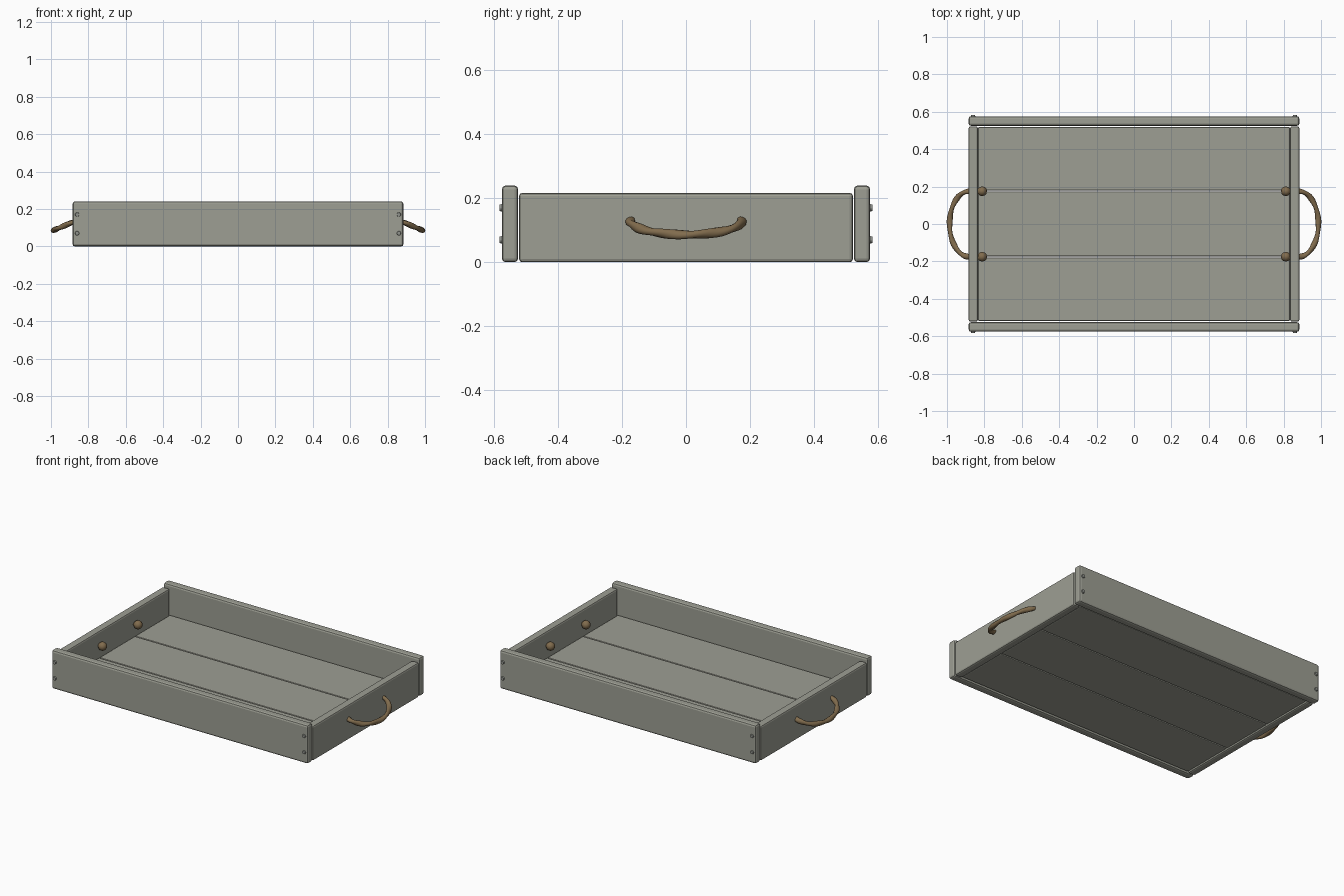
import bpy, bmesh
from math import sin, cos, pi
from mathutils import Vector

cube = bpy.data.objects.get("Cube")
if cube:
    bpy.data.objects.remove(cube, do_unlink=True)


def material(name, rgb):
    mat = bpy.data.materials.new(name)
    mat.use_nodes = True
    colour = (*rgb, 1)
    mat.diffuse_color = colour
    mat.node_tree.nodes["Principled BSDF"].inputs["Base Color"].default_value = colour
    return mat


GREY_WOOD = material("weathered grey wood", (0.34, 0.345, 0.295))
METAL = material("dull grey metal", (0.28, 0.29, 0.265))
ROPE = material("brown rope", (0.22, 0.15, 0.075))


def add_object(name, bm, mat, smooth=False):
    bmesh.ops.recalc_face_normals(bm, faces=bm.faces)
    for face in bm.faces:
        face.smooth = smooth
    mesh = bpy.data.meshes.new(name)
    bm.to_mesh(mesh)
    bm.free()
    mesh.materials.append(mat)
    obj = bpy.data.objects.new(name, mesh)
    bpy.context.collection.objects.link(obj)
    return obj


def board(name, low, high, bevel=0.01):
    """Plank between two corners with softened edges."""
    low, high = Vector(low), Vector(high)
    bm = bmesh.new()
    bmesh.ops.create_cube(bm, size=1)
    bmesh.ops.scale(bm, vec=high - low, verts=bm.verts)
    bmesh.ops.translate(bm, vec=(low + high) / 2, verts=bm.verts)
    obj = add_object(name, bm, GREY_WOOD)
    mod = obj.modifiers.new("soft edges", "BEVEL")
    mod.width = bevel
    mod.segments = 2
    return obj


def screw(name, x, side, z):
    """Domed screw head on the outer face of a long board."""
    bm = bmesh.new()
    bmesh.ops.create_cone(bm, cap_ends=True, segments=12, radius1=0.013,
                          radius2=0.010, depth=0.014)
    for v in bm.verts:
        v.co = (x + v.co.x, side * (0.576 + v.co.z), z + v.co.y)
    add_object(name, bm, METAL)


def rope_path(steps=28):
    """Sagging loop that runs through the end board at both ends."""
    arc = [Vector((0.882 + 0.104 * sin(t), 0.175 * cos(t), 0.130 - 0.044 * sin(t)))
           for t in (pi * i / steps for i in range(steps + 1))]
    return [Vector((0.82, 0.175, 0.13))] + arc + [Vector((0.82, -0.175, 0.13))]


def rope(name, side):
    """Twisted two-lobed section swept along the loop."""
    path = rope_path()
    bm = bmesh.new()
    rings = []
    sides = 10
    for i, p in enumerate(path):
        tangent = (path[min(i + 1, len(path) - 1)] - path[max(i - 1, 0)]).normalized()
        across = tangent.cross(Vector((0, 0, 1))).normalized()
        up = across.cross(tangent)
        ring = []
        for k in range(sides):
            a = 2 * pi * k / sides
            r = 0.0138 + 0.0022 * cos(2 * a - i * 0.9)
            q = p + (across * cos(a) + up * sin(a)) * r
            ring.append(bm.verts.new((side * q.x, q.y, q.z)))
        rings.append(ring)
    for one, two in zip(rings, rings[1:]):
        for k in range(sides):
            n = (k + 1) % sides
            bm.faces.new((one[k], one[n], two[n], two[k]))
    bm.faces.new(rings[0])
    bm.faces.new(rings[-1])
    add_object(name, bm, ROPE, smooth=True)


def knot(name, x, y):
    bm = bmesh.new()
    bmesh.ops.create_uvsphere(bm, u_segments=12, v_segments=8, radius=0.026)
    bmesh.ops.translate(bm, vec=(x, y, 0.13), verts=bm.verts)
    add_object(name, bm, ROPE, smooth=True)


# Floor planks with narrow gaps
for label, y0, y1 in (("front", -0.519, -0.179), ("middle", -0.173, 0.173),
                      ("back", 0.179, 0.519)):
    board(label + "_floor_plank", (-0.833, y0, 0.006), (0.833, y1, 0.055), 0.006)

# Long boards with screws in both ends
for label, s in (("front", -1), ("back", 1)):
    ys = sorted((s * 0.525, s * 0.576))
    board(label + "_board", (-0.884, ys[0], 0), (0.884, ys[1], 0.24), 0.012)
    for end, x in (("right", -0.86), ("left", 0.86)):
        for level, z in (("lower", 0.07), ("upper", 0.17)):
            screw(f"{label}_{end}_{level}_screw", x, s, z)

# Lower end boards with rope handles knotted on the inside
for label, s in (("right", -1), ("left", 1)):
    xs = sorted((s * 0.835, s * 0.884))
    board(label + "_end_board", (xs[0], -0.522, 0), (xs[1], 0.522, 0.217))
    rope(label + "_rope_handle", s)
    for spot, y in (("front", -0.175), ("back", 0.175)):
        knot(f"{label}_{spot}_knot", s * 0.812, y)
